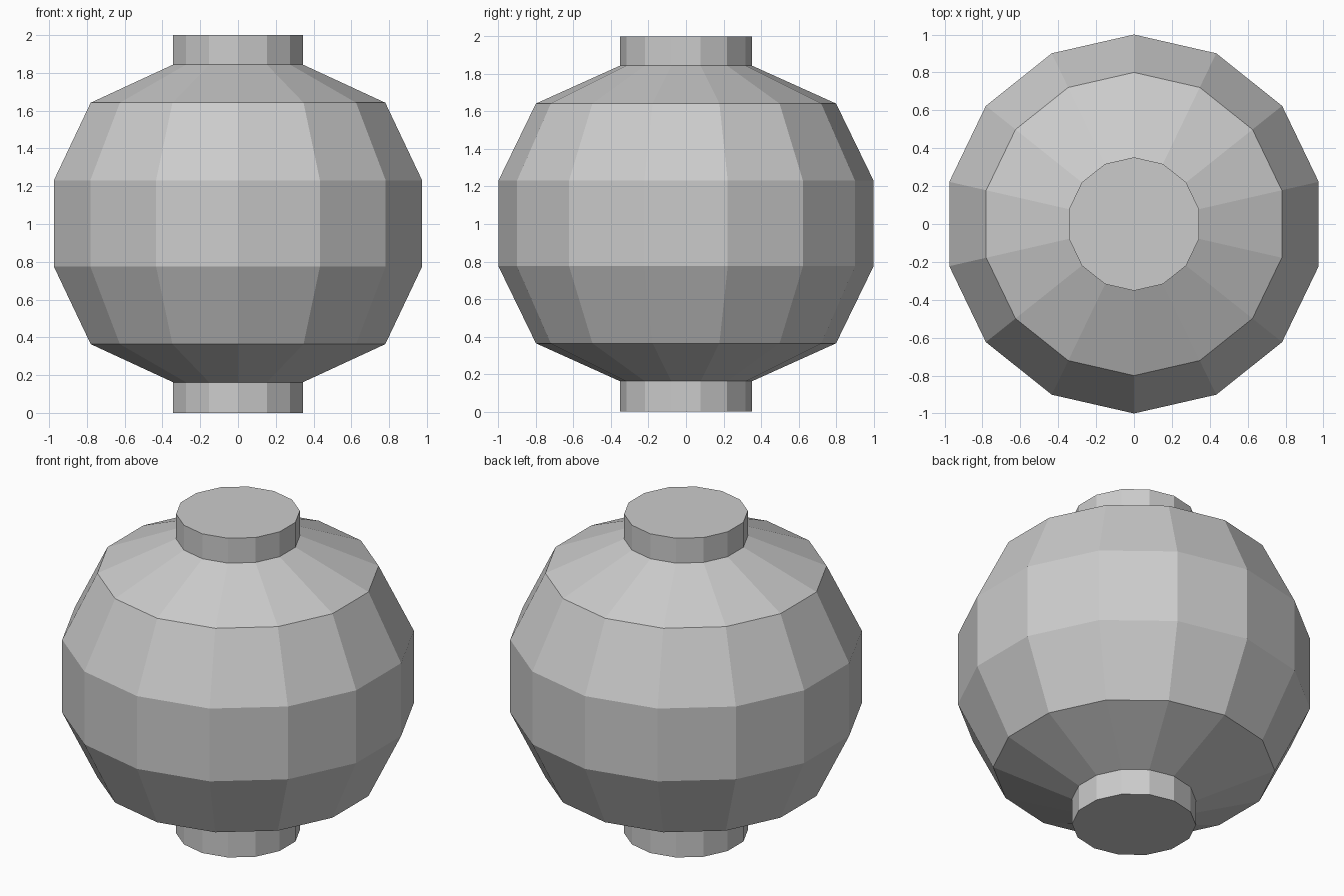
import bpy, bmesh
from math import sin, cos, pi

if "Cube" in bpy.data.objects:
    bpy.data.objects.remove(bpy.data.objects["Cube"])

SIDES = 14


def lathe(name, profile, cap_bottom=False, cap_top=False):
    """Spin (radius, z) points into a flat-faced shell with a corner on the y axis."""
    bm = bmesh.new()
    rings = [[bm.verts.new((r * sin(2 * pi * i / SIDES), -r * cos(2 * pi * i / SIDES), z))
              for i in range(SIDES)] for r, z in profile]
    for low, high in zip(rings, rings[1:]):
        for i in range(SIDES):
            j = (i + 1) % SIDES
            bm.faces.new((low[i], low[j], high[j], high[i]))
    if cap_bottom:
        bm.faces.new(rings[0][::-1])
    if cap_top:
        bm.faces.new(rings[-1])
    mesh = bpy.data.meshes.new(name)
    bm.to_mesh(mesh)
    bm.free()
    obj = bpy.data.objects.new(name, mesh)
    bpy.context.collection.objects.link(obj)
    return obj


# Round lantern body
lathe("lantern_body", [(0.352, 0.162), (0.80, 0.364), (1.0, 0.775),
                       (1.0, 1.231), (0.80, 1.642), (0.352, 1.844)])

# Collars closing the bottom and top
lathe("bottom_collar", [(0.352, 0), (0.352, 0.162)], cap_bottom=True)
lathe("top_collar", [(0.352, 1.844), (0.352, 2)], cap_top=True)
